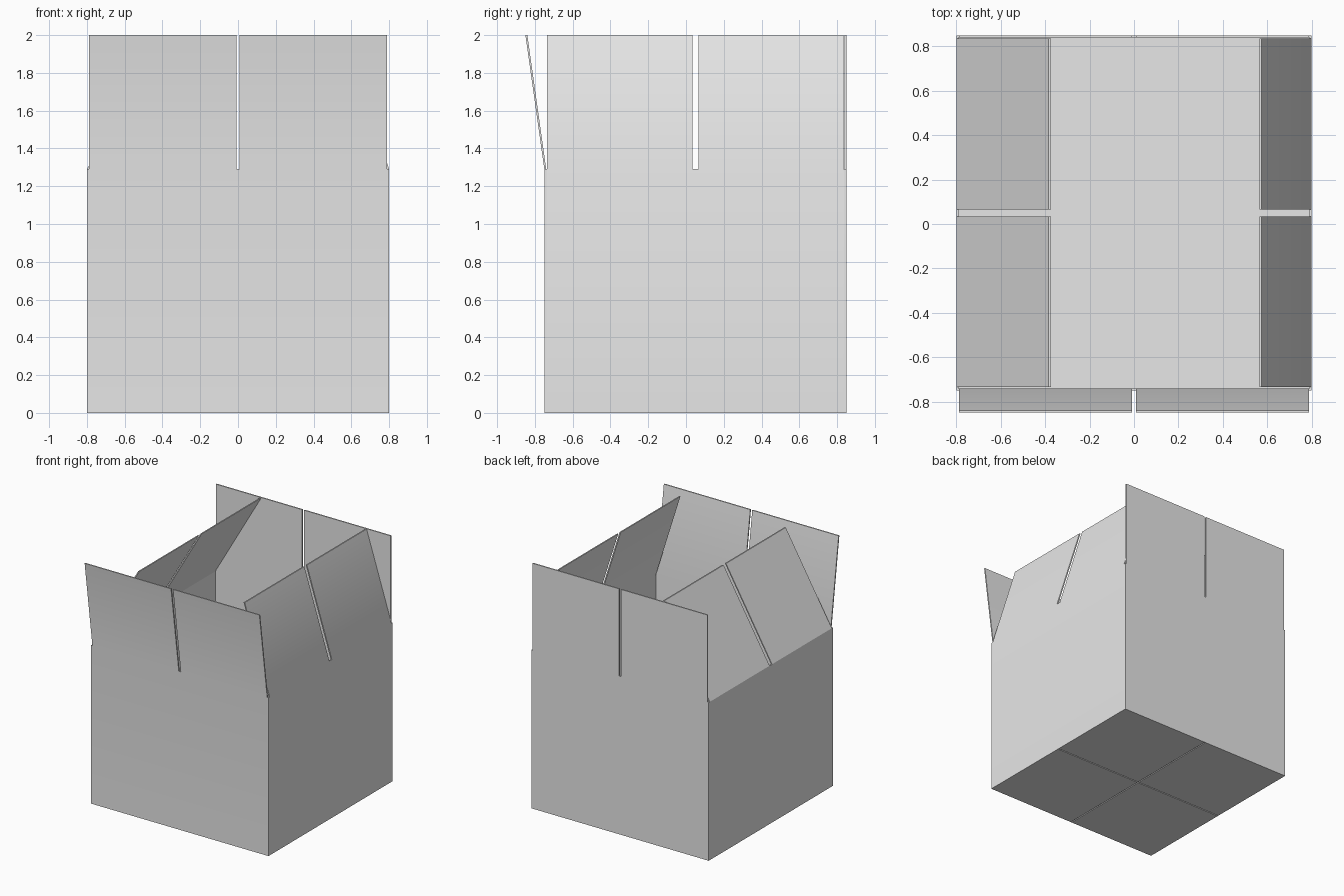
import bpy
import bmesh
from math import radians
from mathutils import Vector

cube = bpy.data.objects.get("Cube")
if cube:
    bpy.data.objects.remove(cube, do_unlink=True)

W = 0.8                      # half width in x
FRONT, BACK = -0.75, 0.85    # outer faces of front and back walls
MID_Y = 0.05                 # centre line of the box in y
HINGE, TOP = 1.29, 2.0
T = 0.01                     # board thickness

card = bpy.data.materials.new("grey_cardboard")
card.use_nodes = True
grey = (0.8, 0.8, 0.8, 1)
card.diffuse_color = grey
card.node_tree.nodes["Principled BSDF"].inputs["Base Color"].default_value = grey


def finish(bm, name):
    bmesh.ops.recalc_face_normals(bm, faces=bm.faces)
    mesh = bpy.data.meshes.new(name)
    bm.to_mesh(mesh)
    bm.free()
    mesh.materials.append(card)
    obj = bpy.data.objects.new(name, mesh)
    bpy.context.collection.objects.link(obj)
    bpy.ops.object.select_all(action="DESELECT")
    obj.select_set(True)
    bpy.context.view_layer.objects.active = obj
    bpy.ops.object.shade_smooth_by_angle(angle=radians(30))
    return obj


def wall_with_flaps(name, start, along, inward, length, inset, slot, lean):
    """Wall carrying two flaps split by a slot; lean moves the flap tops inward."""
    start, along, inward = Vector(start), Vector(along), Vector(inward)
    mid = length / 2
    stops = [0, inset, mid - slot, mid + slot, length - inset, length]
    bm = bmesh.new()

    def row(z, shift):
        return [bm.verts.new(start + along * u + inward * shift + Vector((0, 0, z)))
                for u in stops]

    low, hinge, top = row(0, 0), row(HINGE, 0), row(TOP, lean)
    for i in range(len(stops) - 1):
        bm.faces.new((low[i], low[i + 1], hinge[i + 1], hinge[i]))
        if i in (1, 3):
            bm.faces.new((hinge[i], hinge[i + 1], top[i + 1], top[i]))
    for v in [v for v in bm.verts if not v.link_faces]:
        bm.verts.remove(v)
    # Thicken the sheet towards the inside of the box
    grown = bmesh.ops.extrude_face_region(bm, geom=bm.faces[:], use_keep_orig=True)
    moved = [g for g in grown["geom"] if isinstance(g, bmesh.types.BMVert)]
    bmesh.ops.translate(bm, verts=moved, vec=inward * T)
    return finish(bm, name)


def board(name, x0, x1, y0, y1, z0, z1):
    bm = bmesh.new()
    bmesh.ops.create_cube(bm, size=1)
    bmesh.ops.scale(bm, verts=bm.verts, vec=(x1 - x0, y1 - y0, z1 - z0))
    bmesh.ops.translate(bm, verts=bm.verts,
                        vec=((x0 + x1) / 2, (y0 + y1) / 2, (z0 + z1) / 2))
    return finish(bm, name)


# Front and back walls run the full width
wall_with_flaps("front_wall_and_flaps", (-W, FRONT, 0), (1, 0, 0), (0, 1, 0),
                2 * W, 0.012, 0.009, -0.1)
wall_with_flaps("back_wall_and_flaps", (-W, BACK, 0), (1, 0, 0), (0, -1, 0),
                2 * W, 0.012, 0.009, 0)

# Side walls fit between them, with flaps folded inward by different amounts
depth = BACK - FRONT - 2 * T
for name, side, lean in (("left", 1, 0.225), ("right", -1, 0.415)):
    wall_with_flaps(name + "_wall_and_flaps", (side * W, FRONT + T, 0), (0, 1, 0),
                    (-side, 0, 0), depth, 0.005, 0.016, lean)

# Inner floor over four bottom panels separated by narrow seams
board("floor", -W + T, W - T, FRONT + T, BACK - T, 0.007, 0.014)
seam = 0.004
for side, x0, x1 in (("right", -W + T, -seam), ("left", seam, W - T)):
    for end, y0, y1 in (("front", FRONT + T, MID_Y - seam), ("back", MID_Y + seam, BACK - T)):
        board(f"bottom_panel_{end}_{side}", x0, x1, y0, y1, 0, 0.007)
